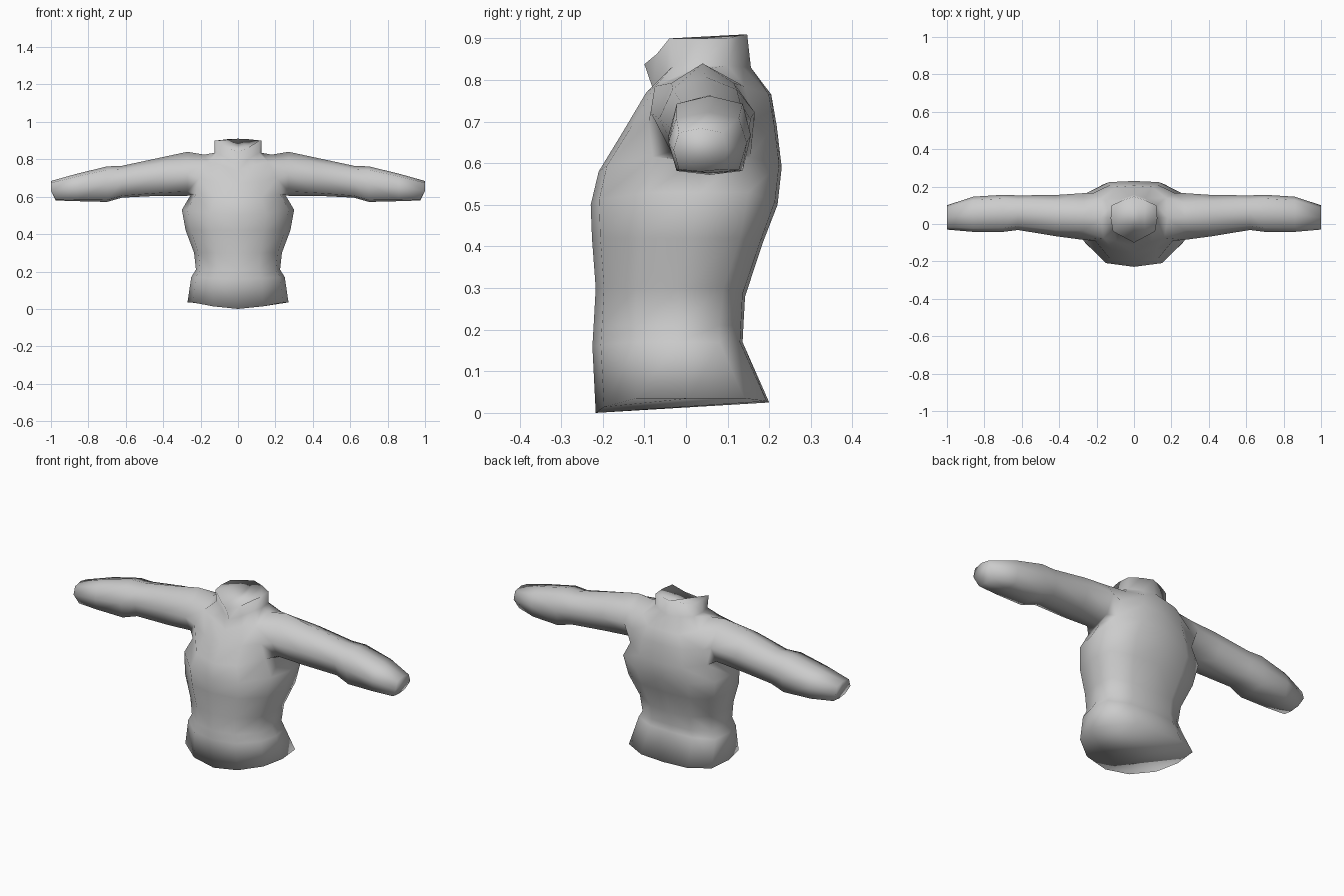
import bpy, bmesh

if "Cube" in bpy.data.objects:
    bpy.data.objects.remove(bpy.data.objects["Cube"])

# One plain grey cloth
cloth = bpy.data.materials.new("grey cloth")
cloth.diffuse_color = (0.6, 0.6, 0.6, 1)
cloth.use_nodes = True
cloth.node_tree.nodes["Principled BSDF"].inputs["Base Color"].default_value = cloth.diffuse_color

# Torso levels: z front, z side, z back, y front, y back, half width, side y front, side y back
LEVELS = [
    (0.00, 0.035, 0.025, -0.217, 0.20, 0.27, -0.12, 0.14),
    (0.16, 0.17, 0.17, -0.225, 0.136, 0.25, -0.12, 0.08),
    (0.21, 0.21, 0.21, -0.222, 0.138, 0.225, -0.12, 0.08),
    (0.30, 0.30, 0.28, -0.217, 0.142, 0.235, -0.12, 0.09),
    (0.42, 0.42, 0.41, -0.226, 0.185, 0.28, -0.11, 0.13),
    (0.50, 0.53, 0.50, -0.229, 0.22, 0.30, -0.09, 0.15),
    (0.58, 0.615, 0.59, -0.21, 0.23, 0.25, -0.08, 0.155),
    (0.67, 0.70, 0.69, -0.155, 0.218, 0.23, -0.09, 0.165),
    (0.735, 0.825, 0.765, -0.115, 0.205, 0.18, -0.075, 0.14),
    (0.78, 0.835, 0.83, -0.08, 0.156, 0.125, -0.03, 0.10),
    (0.838, 0.90, 0.91, -0.10, 0.147, 0.125, -0.04, 0.10),
]
ARMHOLE = 6   # level where the armhole starts; it spans two levels

# Sleeve rings: x, y front, y back, z bottom, z top, corner inset
SLEEVE = [
    (0.27, -0.085, 0.165, 0.605, 0.84, 0.2),
    (0.42, -0.065, 0.155, 0.605, 0.808, 0.15),
    (0.62, -0.032, 0.153, 0.595, 0.765, 0.12),
    (0.70, -0.042, 0.156, 0.572, 0.762, 0.1),
    (0.86, -0.042, 0.146, 0.576, 0.723, 0.1),
    (1.00, -0.03, 0.10, 0.58, 0.684, 0.1),
]


def torso_half_ring(i, zf, zs, zb, yf, yb, w, sf, sb):
    """Seven points from the front centre, round the side, to the back centre."""
    neck = i >= 9
    q = 0.5 if not neck else 0.45
    front_y = yf + (0.02 if not neck else 0.03)
    back_y = yb - (0.006 if not neck else 0.02)
    zs_corner = zs if i != 8 else zs - 0.04
    return [(0, yf, zf),
            (w * q, front_y, zf * 0.6 + zs * 0.4),
            (w * 0.9, sf, zs_corner),
            (w, (sf + sb) / 2, zs),
            (w * 0.95, sb, zs_corner),
            (w * (q + 0.03), back_y, zb * 0.7 + zs * 0.3 if i != 8 else zb),
            (0, yb, zb)]


def sleeve_ring(x, y0, y1, z0, z1, inset):
    """Eight points: a box section with softened corners."""
    dy, dz = (y1 - y0) * inset, (z1 - z0) * inset
    ym, zm = (y0 + y1) / 2, (z0 + z1) / 2
    low = x - (0.025 if x > 0.95 else 0)     # cuff is cut at a slant
    return [(low, y0 + dy, z0 + dz * 0.5), (low, ym, z0), (low, y1 - dy, z0 + dz * 0.5),
            (x, y1, zm), (x, y1 - dy, z1 - dz), (x, ym, z1), (x, y0 + dy, z1 - dz),
            (x, y0, zm)]


bm = bmesh.new()
add = bm.verts.new

# Body and collar, leaving the armhole open
rows = [[add(p) for p in torso_half_ring(i, *lv)] for i, lv in enumerate(LEVELS)]
for i in range(len(rows) - 1):
    for c in range(6):
        if c in (2, 3) and i in (ARMHOLE, ARMHOLE + 1):
            continue
        bm.faces.new((rows[i][c], rows[i][c + 1], rows[i + 1][c + 1], rows[i + 1][c]))

# Closed hem and collar top
bm.faces.new(rows[0][::-1])
bm.faces.new(rows[-1])

# Sleeve grown from the armhole
a, b, c = rows[ARMHOLE:ARMHOLE + 3]
ring = [a[2], a[3], a[4], b[4], c[4], c[3], c[2], b[2]]
for section in SLEEVE:
    nxt = [add(p) for p in sleeve_ring(*section)]
    for k in range(8):
        j = (k + 1) % 8
        bm.faces.new((ring[k], ring[j], nxt[j], nxt[k]))
    ring = nxt
bm.faces.new(ring)   # closed cuff

bmesh.ops.recalc_face_normals(bm, faces=bm.faces)
for f in bm.faces:
    f.smooth = True
mesh = bpy.data.meshes.new("sweater")
bm.to_mesh(mesh)
bm.free()
mesh.materials.append(cloth)

# Mirror the half into the full garment
sweater = bpy.data.objects.new("sweater", mesh)
bpy.context.collection.objects.link(sweater)
mirror = sweater.modifiers.new("mirror", 'MIRROR')
mirror.use_clip = True
mirror.merge_threshold = 0.001
